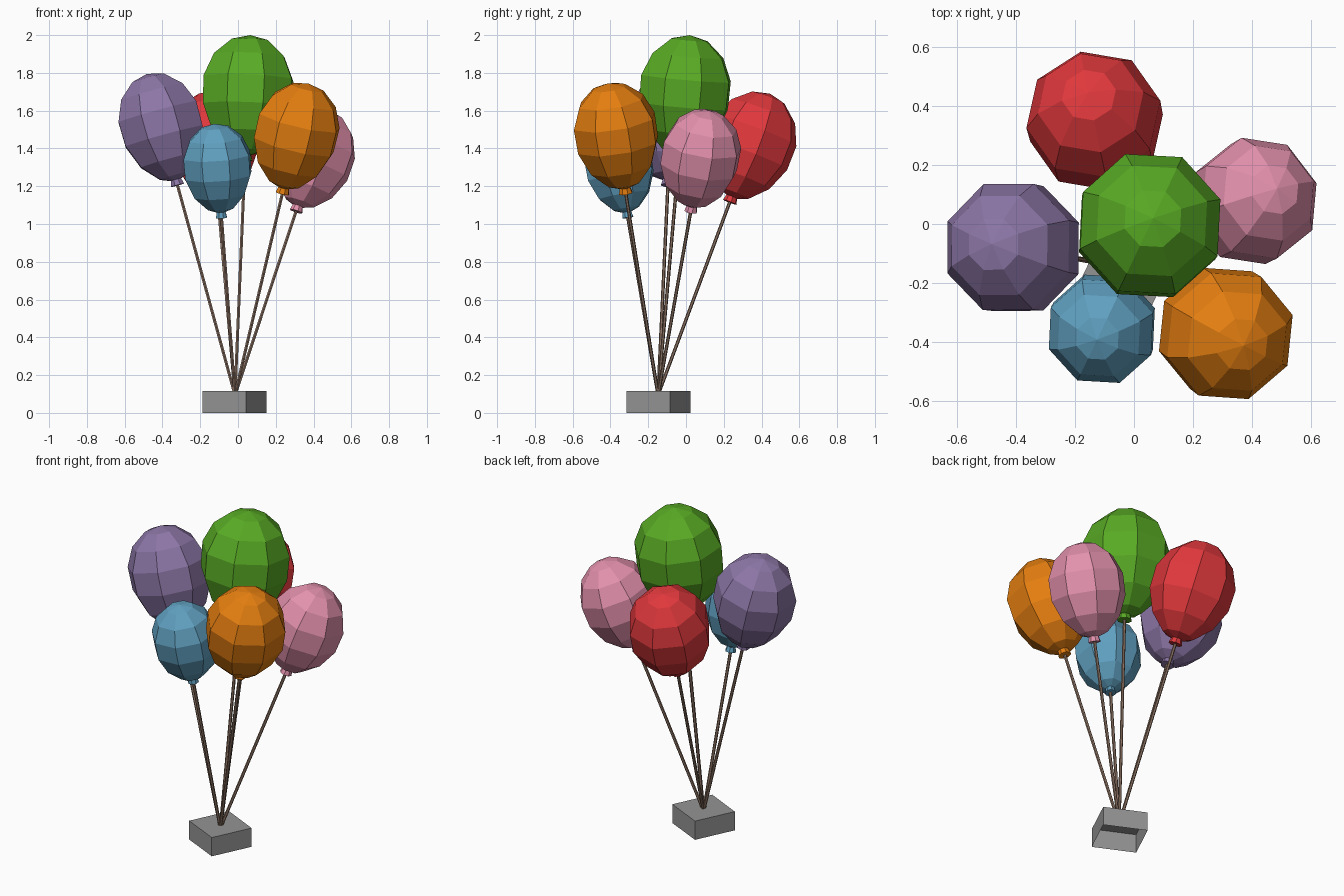
import bpy, bmesh, math
from mathutils import Vector, Quaternion

if "Cube" in bpy.data.objects:
    bpy.data.objects.remove(bpy.data.objects["Cube"])


def material(name, rgb):
    """Flat material from 0-255 display colour, stored as linear."""
    lin = [((c / 255 + 0.055) / 1.055) ** 2.4 for c in rgb]
    m = bpy.data.materials.new(name)
    m.diffuse_color = (*lin, 1)
    m.use_nodes = True
    m.node_tree.nodes["Principled BSDF"].inputs["Base Color"].default_value = m.diffuse_color
    return m


def make_object(name, bm, mat):
    bmesh.ops.recalc_face_normals(bm, faces=bm.faces[:])
    me = bpy.data.meshes.new(name)
    bm.to_mesh(me)
    bm.free()
    me.materials.append(mat)
    ob = bpy.data.objects.new(name, me)
    bpy.context.collection.objects.link(ob)
    return ob


def lathe(bm, profile, sides, twist=0.0):
    """Revolve (radius, z) points round z; zero radius becomes a pole."""
    rings = []
    for r, z in profile:
        if r == 0:
            rings.append([bm.verts.new((0, 0, z))] * sides)
        else:
            rings.append([bm.verts.new((r * math.cos(a), r * math.sin(a), z))
                          for a in (twist + math.tau * (i + 0.5) / sides for i in range(sides))])
    for a, b in zip(rings, rings[1:]):
        for i in range(sides):
            j = (i + 1) % sides
            bm.faces.new(list(dict.fromkeys((a[i], a[j], b[j], b[i]))))


ANCHOR = Vector((-0.016, -0.148, 0.095))
UP = Vector((0, 0, 1))
string_mat = material("string brown", (142, 116, 100))
grey = material("weight grey", (148, 148, 148))

# balloon outline: radius / R, distance down from the crown / length
OUTLINE = [(0, 0), (0.40, 0.04), (0.78, 0.17), (0.99, 0.36), (0.98, 0.59),
           (0.75, 0.81), (0.38, 0.96), (0.12, 1.0)]

# name, colour, crown position, radius, twist in degrees
BALLOONS = [
    ("green", (88, 170, 36), (0.065, 0.02, 2.0), 0.255, -3),
    ("purple", (140, 118, 166), (-0.482, -0.068, 1.795), 0.233, 0),
    ("red", (224, 56, 60), (-0.155, 0.445, 1.69), 0.234, -11),
    ("orange", (228, 126, 16), (0.372, -0.412, 1.744), 0.230, -5),
    ("blue", (96, 160, 192), (-0.125, -0.392, 1.53), 0.190, -3),
    ("pink", (226, 144, 172), (0.485, 0.12, 1.60), 0.216, -7),
]

for name, rgb, crown, R, twist in BALLOONS:
    crown = Vector(crown)
    axis = (crown - ANCHOR).normalized()
    rot = UP.rotation_difference(axis)
    length = 2.5 * R
    mat = material("balloon " + name, rgb)

    # balloon body
    bm = bmesh.new()
    lathe(bm, [(r * R, -t * length) for r, t in OUTLINE], 8, math.radians(twist))
    # flared knot under the body
    lathe(bm, [(0.12 * R, -0.98 * length), (0.165 * R, -1.0 * length - 0.03),
               (0, -length - 0.03)], 8, math.radians(twist))
    body = make_object("balloon_" + name, bm, mat)
    body.rotation_mode = 'QUATERNION'
    body.rotation_quaternion = rot
    body.location = crown

    # string from the weight to the knot
    bm = bmesh.new()
    reach = (crown - ANCHOR).length - length - 0.02
    lathe(bm, [(0, 0), (0.009, 0), (0.009, reach), (0, reach)], 6)
    string = make_object("string_" + name, bm, string_mat)
    string.rotation_mode = 'QUATERNION'
    string.rotation_quaternion = rot
    string.location = ANCHOR

# square weight, hollow and open underneath
bm = bmesh.new()
half = 0.1275
lathe(bm, [(half * math.sqrt(2), 0), (half * math.sqrt(2), 0.115)], 4)
top = [v for v in bm.verts if v.co.z > 0.05]
bm.faces.new(top)
weight = make_object("weight", bm, grey)
weight.location = (-0.018, -0.145, 0)
weight.rotation_euler.z = math.radians(-25.5)
